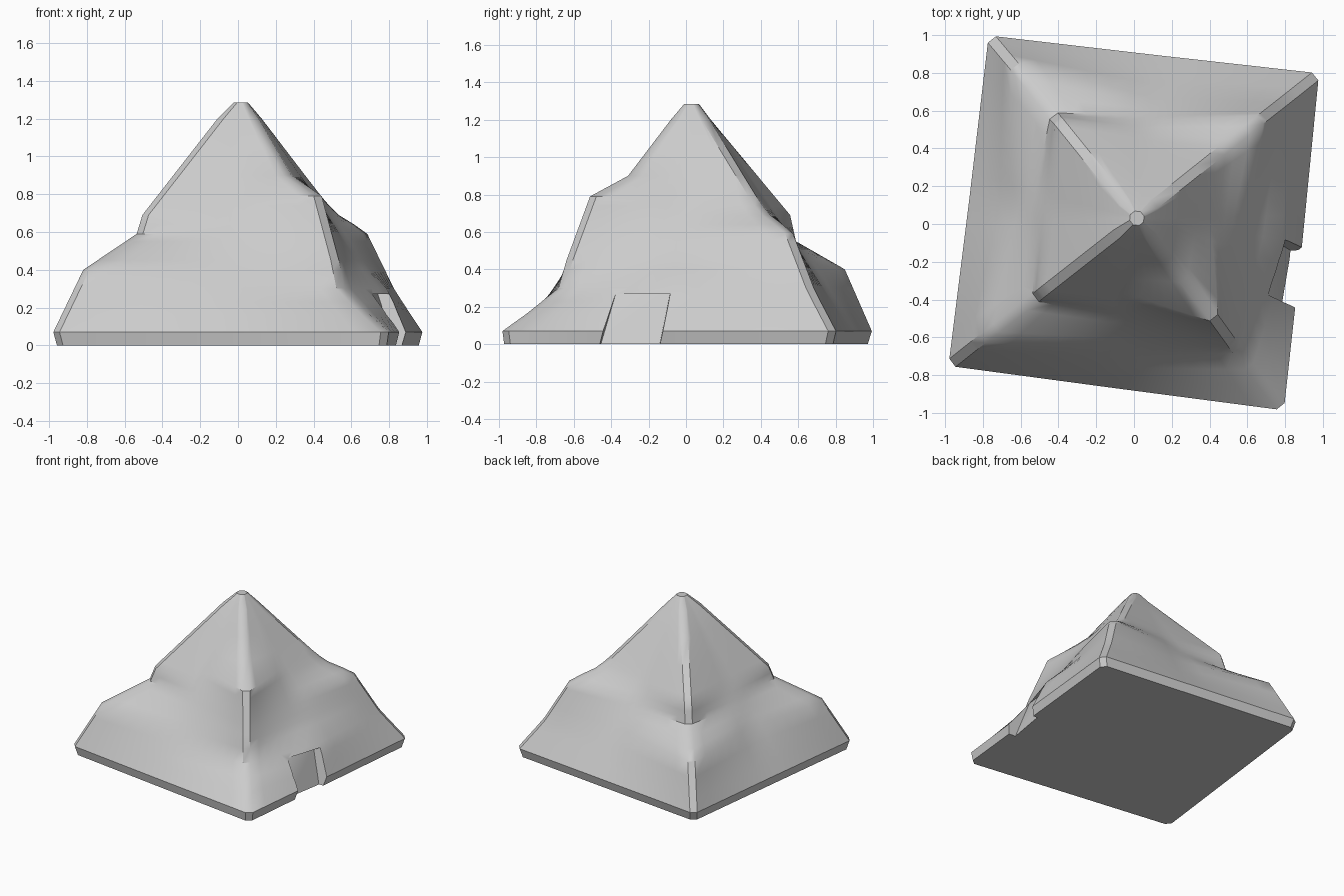
import bpy, bmesh
from mathutils import Vector

if "Cube" in bpy.data.objects:
    bpy.data.objects.remove(bpy.data.objects["Cube"])

H = 1.285
# ridge corner + ridge profile as (height, fraction of the corner distance)
ridges = [
    ((-0.967, -0.74), [(.06, 1), (.4, .835), (.59, .545), (.69, .515), (1.2, .11), (H, .03)]),
    ((0.787, -0.98), [(.06, 1), (.16, .86), (.3, .685), (.45, .645), (.79, .525), (.9, .32), (H, .03)]),
    ((0.965, 0.785), [(.06, 1), (.29, .84), (.6, .68), (.7, .51), (.8, .42), (H, .03)]),
    ((-0.757, 0.98), [(.06, 1), (.4, .84), (.55, .57), (.69, .535), (1.2, .09), (H, .03)]),
]
# middle of each side, in the order front, right, back, left
plain = [(.06, 1), (H, .03)]
sides = [plain, [(.06, 1), (.29, .885), (.42, .73), (H, .03)], plain, plain]
levels = [.07, .16, .23, .3, .4, .45, .5, .55, .59, .64, .69, .74, .79, .9, 1.05, 1.2, H]
N = 12


def sample(prof, z):
    for (z0, f0), (z1, f1) in zip(prof, prof[1:]):
        if z <= z1:
            return f0 + (f1 - f0) * max(0, (z - z0) / (z1 - z0))
    return prof[-1][1]


def ring(z, zr, scale=1.0):
    pts = []
    lean = Vector((.015, .03)) * (z / H)
    for i in range(4):
        ca, pa = ridges[i]
        cb, pb = ridges[(i + 1) % 4]
        ca, cb = Vector(ca), Vector(cb)
        fa, fb, fm = sample(pa, zr), sample(pb, zr), sample(sides[i], zr)
        a, b = ca * fa, cb * fb
        w = min(.027, .5 * fa)
        ta = Vector((-ca.y, ca.x)).normalized() * w
        tb = Vector((-cb.y, cb.x)).normalized() * w
        a, b = a + ta, b - tb
        mid = (ca + cb) / 2 * fm
        for k in range(N + 1):
            s = k / N
            if s <= .5:
                f = fa + (fm - fa) * 2 * s
            else:
                f = fm + (fb - fm) * (2 * s - 1)
            p = ca.lerp(cb, s) * f + ta * (1 - s) - tb * s
            p = p * scale + lean
            pts.append((p.x, p.y, z))
    return pts


def make(name, rings):
    bm = bmesh.new()
    vs = [[bm.verts.new(p) for p in r] for r in rings]
    n = len(vs[0])
    for lo, hi in zip(vs, vs[1:]):
        for i in range(n):
            j = (i + 1) % n
            bm.faces.new((lo[i], lo[j], hi[j], hi[i]))
    bm.faces.new(vs[0][::-1])
    bm.faces.new(vs[-1])
    bmesh.ops.recalc_face_normals(bm, faces=bm.faces)
    me = bpy.data.meshes.new(name)
    bm.to_mesh(me)
    bm.free()
    ob = bpy.data.objects.new(name, me)
    bpy.context.collection.objects.link(ob)
    return ob


# draped body with bevelled ridges and a thin hem
tent = make("tent_body", [ring(0, .06, .975)] + [ring(z, z) for z in levels])

# doorway recess with a sloping back panel on the right side
cutter = make("doorway_cutter", [
    [(.79, -.47, -.05), (1.2, -.52, -.05), (1.2, -.14, -.05), (.845, -.15, -.05)],
    [(.71, -.375, .272), (1.2, -.42, .272), (1.2, -.08, .272), (.74, -.085, .272)],
])
mod = tent.modifiers.new("doorway", 'BOOLEAN')
mod.operation = 'DIFFERENCE'
mod.solver = 'EXACT'
mod.object = cutter
bpy.context.view_layer.objects.active = tent
tent.select_set(True)
cutter.select_set(False)
bpy.ops.object.modifier_apply(modifier="doorway")
bpy.data.objects.remove(cutter, do_unlink=True)
bpy.ops.object.shade_smooth_by_angle(angle=.6)
